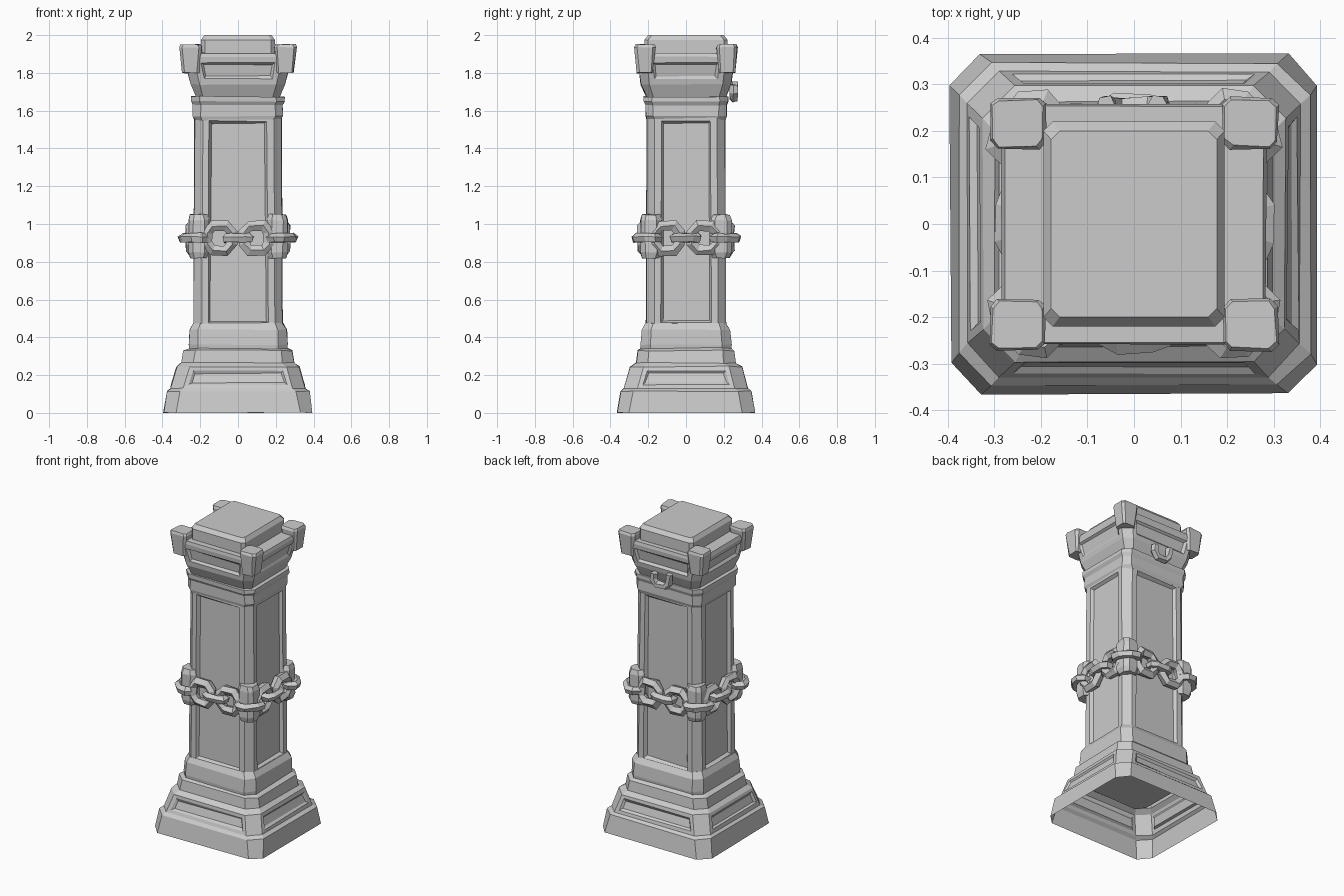
import bpy, bmesh, math, random
from mathutils import Vector, Matrix

random.seed(4)
old = bpy.data.objects.get("Cube")
if old:
    bpy.data.objects.remove(old)

stone = bpy.data.materials.new("grey_stone")
stone.use_nodes = True
GREY = (0.6, 0.6, 0.6, 1)
stone.diffuse_color = GREY
stone.node_tree.nodes["Principled BSDF"].inputs["Base Color"].default_value = GREY


def finish(name, bm, jitter=0.0):
    for v in bm.verts:
        v.co += Vector([random.uniform(-jitter, jitter) for _ in range(3)])
    mesh = bpy.data.meshes.new(name)
    bm.to_mesh(mesh)
    bm.free()
    mesh.materials.append(stone)
    obj = bpy.data.objects.new(name, mesh)
    bpy.context.collection.objects.link(obj)
    return obj


def loft(name, rings, center=(0, 0), bottom=True, panels=(), jitter=0.003):
    """Stack chamfered rectangles (z, half x, half y, chamfer).
    panels maps a tier to (border, depth) of the recess on its four main faces."""
    bm = bmesh.new()
    loops = []
    for z, hx, hy, c in rings:
        right = [(hx, c - hy), (hx, hy - c), (hx - c, hy), (c - hx, hy)]
        outline = right + [(-x, -y) for x, y in right]
        loops.append([bm.verts.new((center[0] + x, center[1] + y, z)) for x, y in outline])
    recessed = []
    for t in range(len(loops) - 1):
        a, b = loops[t], loops[t + 1]
        for i in range(8):
            j = (i + 1) % 8
            f = bm.faces.new((a[i], a[j], b[j], b[i]))
            if i % 2 == 0 and t in panels:
                recessed.append((f, panels[t]))
    bm.faces.new(loops[-1])
    if bottom:
        bm.faces.new(loops[0][::-1])
    for f, (border, depth) in recessed:
        f.normal_update()
        n = f.normal.copy()
        bmesh.ops.inset_individual(bm, faces=[f], thickness=border, use_even_offset=True)
        # a second narrow inset gives the recess its sloping edge
        bmesh.ops.inset_individual(bm, faces=[f], thickness=0.012, use_even_offset=True)
        bmesh.ops.translate(bm, verts=f.verts[:], vec=n * -depth)
    return finish(name, bm, jitter)


def tube(name, points, radius, closed, frame, sides=5):
    """Sweep a coarse polygon along a flat path, then place it with frame."""
    bm = bmesh.new()
    n = len(points)
    rings = []
    for i, p in enumerate(points):
        if closed:
            d = points[(i + 1) % n] - points[i - 1]
        else:
            d = points[min(i + 1, n - 1)] - points[max(i - 1, 0)]
        out = d.normalized().cross(Vector((0, 0, 1)))
        ring = []
        for k in range(sides):
            a = math.tau * k / sides + 0.3
            ring.append(bm.verts.new(p + radius * (out * math.cos(a) + Vector((0, 0, math.sin(a))))))
        rings.append(ring)
    for i in range(n if closed else n - 1):
        a, b = rings[i], rings[(i + 1) % n]
        for k in range(sides):
            m = (k + 1) % sides
            bm.faces.new((a[k], a[m], b[m], b[k]))
    if not closed:
        bm.faces.new(rings[0])
        bm.faces.new(rings[-1])
    bm.transform(frame)
    bmesh.ops.recalc_face_normals(bm, faces=bm.faces[:])
    return finish(name, bm, 0.004)


def link(name, loc, turn, upright, length, width, radius=0.03):
    a, b = length / 2 - radius, width / 2 - radius
    outline = [(a, b * .45), (a * .55, b), (-a * .55, b), (-a, b * .45)]
    pts = [Vector((x, y, 0)) for x, y in outline + [(-x, -y) for x, y in outline]]
    frame = Matrix.Translation(loc) @ Matrix.Rotation(turn, 4, 'Z')
    if upright:
        frame = frame @ Matrix.Rotation(math.pi / 2, 4, 'X')
    tube(name, pts, radius, True, frame)


# Hollow stepped base
loft("base", [
    (0.00, 0.395, 0.365, 0.065), (0.115, 0.378, 0.347, 0.07),
    (0.13, 0.358, 0.328, 0.07), (0.245, 0.325, 0.295, 0.07),
    (0.265, 0.30, 0.265, 0.065), (0.33, 0.288, 0.256, 0.06),
    (0.345, 0.255, 0.235, 0.055)], bottom=False,
    panels={2: (0.022, 0.012)})

# Block between base and shaft
loft("pedestal", [
    (0.24, 0.25, 0.23, 0.05), (0.36, 0.262, 0.24, 0.05),
    (0.44, 0.258, 0.235, 0.05), (0.475, 0.237, 0.212, 0.04)])

# Shaft with a long recessed panel on each side
loft("shaft", [
    (0.44, 0.236, 0.212, 0.042), (1.58, 0.23, 0.208, 0.042)],
    panels={0: (0.035, 0.02)})

# Neck and flared capital
loft("neck", [
    (1.55, 0.228, 0.206, 0.04), (1.57, 0.238, 0.214, 0.04),
    (1.63, 0.238, 0.214, 0.04), (1.65, 0.248, 0.225, 0.045),
    (1.675, 0.248, 0.225, 0.045)])
loft("capital", [
    (1.66, 0.215, 0.205, 0.035), (1.74, 0.25, 0.238, 0.045),
    (1.885, 0.285, 0.26, 0.05), (1.905, 0.278, 0.254, 0.05)],
    panels={1: (0.03, 0.012)})
loft("cap", [
    (1.88, 0.195, 0.22, 0.02), (1.975, 0.195, 0.22, 0.02),
    (2.0, 0.178, 0.2, 0.018)], jitter=0)

# Corner parts, one set for each corner
for sx, side in ((1, "left"), (-1, "right")):
    for sy, end in ((1, "back"), (-1, "front")):
        tag = end + "_" + side
        loft("capital_corner_" + tag, [
            (1.80, 0.044, 0.042, 0.012), (1.935, 0.06, 0.055, 0.015),
            (1.95, 0.054, 0.05, 0.015)], center=(sx * 0.25, sy * 0.217))
        loft("shaft_corner_" + tag, [
            (0.82, 0.045, 0.045, 0.022), (0.85, 0.055, 0.055, 0.025),
            (1.02, 0.055, 0.055, 0.025), (1.05, 0.045, 0.045, 0.022)],
            center=(sx * 0.208, sy * 0.186))
        link("chain_corner_" + tag, (sx * 0.232, sy * 0.206, 0.925),
             -sx * sy * math.pi / 4, False, 0.19, 0.13, 0.026)

# Two upright links and one flat link on every side
for name, turn, dist in (("front", 0, 0.226), ("left", 1, 0.246),
                         ("back", 2, 0.226), ("right", 3, 0.246)):
    spin = Matrix.Rotation(turn * math.pi / 2, 4, 'Z')
    for s, tag in ((-1, "a"), (1, "b")):
        link("chain_" + name + "_" + tag, spin @ Vector((s * 0.098, -dist, 0.925)),
             turn * math.pi / 2, True, 0.19, 0.19)
    link("chain_" + name + "_middle", spin @ Vector((0, -dist - 0.005, 0.925)),
         turn * math.pi / 2, False, 0.18, 0.1, 0.026)

# Broken hook hanging under the capital at the back
hook = [Vector(p) for p in ((-0.06, 0.09, 0), (-0.055, 0.03, 0), (-0.03, 0, 0),
                            (0.03, 0, 0), (0.055, 0.03, 0), (0.05, 0.07, 0))]
tube("back_hook", hook, 0.022, False,
     Matrix.Translation((0, 0.255, 1.665)) @ Matrix.Rotation(math.pi / 2, 4, 'X'))
